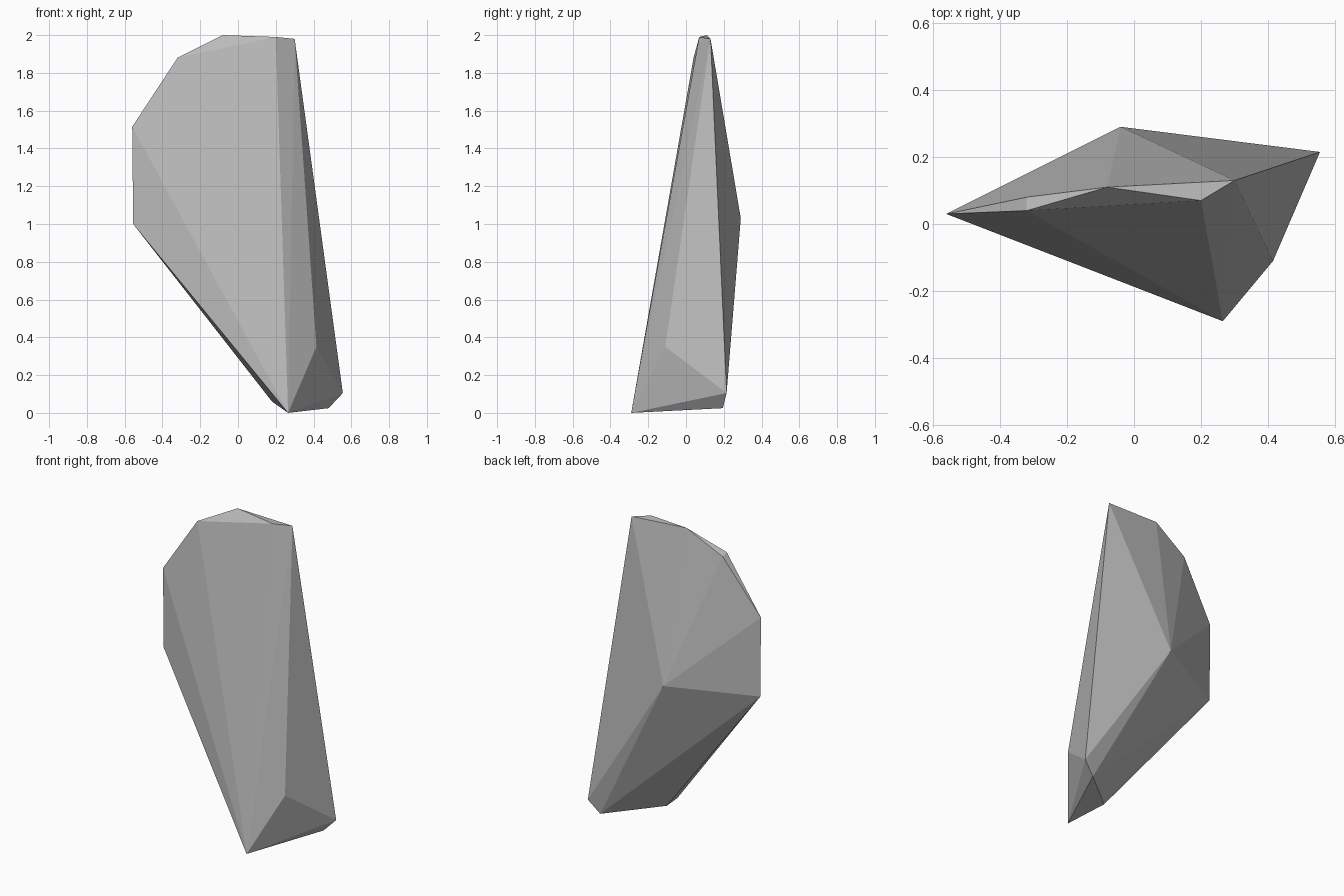
import bpy, bmesh

if "Cube" in bpy.data.objects:
    bpy.data.objects.remove(bpy.data.objects["Cube"])

# Stone grey
stone = bpy.data.materials.new("stone_grey")
stone.diffuse_color = (0.5, 0.5, 0.5, 1)
stone.use_nodes = True
stone.node_tree.nodes["Principled BSDF"].inputs["Base Color"].default_value = stone.diffuse_color

# Corners of the faceted stone shard
crown = [(-0.08, 0.11, 2.0), (-0.32, 0.04, 1.88), (-0.32, 0.08, 1.865),
         (0.20, 0.07, 1.99), (0.30, 0.13, 1.98)]
waist = [(-0.56, 0.03, 1.515), (-0.555, 0.03, 1.0), (-0.04, 0.29, 1.03)]
foot = [(0.265, -0.29, 0.0), (0.18, -0.06, 0.06), (0.48, 0.195, 0.025),
        (0.555, 0.215, 0.105), (0.415, -0.11, 0.35)]

# Wrap the corners in flat facets
bm = bmesh.new()
for co in crown + waist + foot:
    bm.verts.new(co)
bmesh.ops.convex_hull(bm, input=bm.verts)
bmesh.ops.recalc_face_normals(bm, faces=bm.faces)
mesh = bpy.data.meshes.new("stone_shard")
bm.to_mesh(mesh)
bm.free()
mesh.materials.append(stone)
shard = bpy.data.objects.new("stone_shard", mesh)
bpy.context.collection.objects.link(shard)
